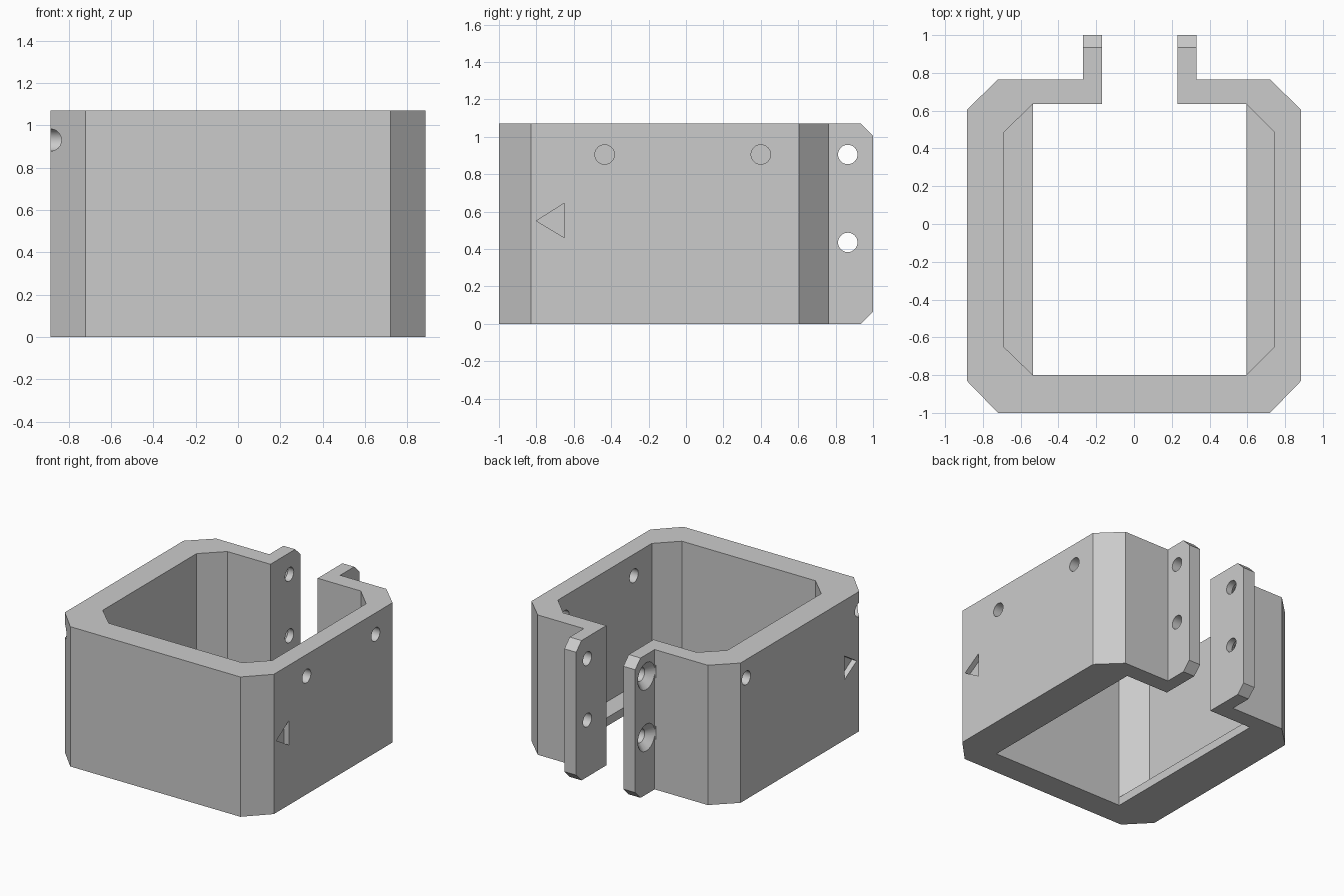
import bpy
import bmesh
import math
from mathutils import Matrix, Vector

old = bpy.data.objects.get("Cube")
if old:
    bpy.data.objects.remove(old, do_unlink=True)

HEIGHT = 1.07
HALF_W = 0.885
LIP = 0.065
HOLE_R = 0.052

grey = bpy.data.materials.new("plain_grey")
grey.use_nodes = True
colour = (0.6, 0.6, 0.6, 1)
grey.diffuse_color = colour
grey.node_tree.nodes["Principled BSDF"].inputs["Base Color"].default_value = colour


def make_object(name, bm):
    bmesh.ops.recalc_face_normals(bm, faces=bm.faces)
    mesh = bpy.data.meshes.new(name)
    bm.to_mesh(mesh)
    bm.free()
    mesh.materials.append(grey)
    obj = bpy.data.objects.new(name, mesh)
    bpy.context.collection.objects.link(obj)
    return obj


def prism(name, points, axis, lo, hi):
    """Extrude an outline along z (points are x, y) or x (points are y, z)."""
    bm = bmesh.new()
    place = (lambda a, b: (a, b, lo)) if axis == "z" else (lambda a, b: (lo, a, b))
    face = bm.faces.new([bm.verts.new(place(a, b)) for a, b in points])
    step = Vector((0, 0, hi - lo)) if axis == "z" else Vector((hi - lo, 0, 0))
    new = bmesh.ops.extrude_face_region(bm, geom=[face], use_keep_orig=True)
    verts = [v for v in new["geom"] if isinstance(v, bmesh.types.BMVert)]
    bmesh.ops.translate(bm, verts=verts, vec=step)
    return make_object(name, bm)


def rod(name, lo, hi, y, z, r_lo=HOLE_R, r_hi=HOLE_R):
    """Cylinder or cone lying along x."""
    bm = bmesh.new()
    turn = Matrix.Translation(((lo + hi) / 2, y, z)) @ Matrix.Rotation(math.pi / 2, 4, "Y")
    bmesh.ops.create_cone(bm, cap_ends=True, segments=32, radius1=r_lo,
                          radius2=r_hi, depth=hi - lo, matrix=turn)
    return make_object(name, bm)


# Clamp body: open ring with two tabs at the back
outline = [
    (-0.17, 1), (-0.27, 1), (-0.27, 0.765), (-0.72, 0.765), (-HALF_W, 0.605),
    (-HALF_W, -0.83), (-0.72, -1), (0.72, -1), (HALF_W, -0.83), (HALF_W, 0.605),
    (0.72, 0.765), (0.33, 0.765), (0.33, 1), (0.23, 1), (0.23, 0.635),
    (0.595, 0.635), (0.595, -0.8), (-0.535, -0.8), (-0.535, 0.635), (-0.17, 0.635),
]
body = prism("clamp_body", outline, "z", 0, HEIGHT)
cutters = []

# Side pockets above the bottom lips
for edge, wall, inside in ((-0.535, -0.69, -0.4), (0.595, 0.745, 0.45)):
    pocket = [(edge, 0.635), (wall, 0.485), (wall, -0.65), (edge, -0.8),
              (inside, -0.7), (inside, 0.55)]
    cutters.append(prism("pocket_cutter", pocket, "z", LIP, HEIGHT + 0.1))

# Bevelled tab corners
for z, s in ((0, 1), (HEIGHT, -1)):
    corner = [(0.865, z - s * 0.07), (1.07, z - s * 0.07), (1.07, z + s * 0.14)]
    corner = [(0.865, z - s * 0.07), (1.1, z - s * 0.07), (1.1, z + s * 0.165)]
    cutters.append(prism("tab_corner_cutter", corner, "x", -0.5, 0.5))

# Tab bolt holes, countersunk on one outer face
for z in (0.435, 0.905):
    cutters.append(rod("bolt_cutter", -0.5, 0.5, 0.865, z))
    cutters.append(rod("countersink_cutter", -0.28, -0.22, 0.865, z, 0.113, HOLE_R))

# Through holes in the left wall, blind holes in the right wall
for y in (-0.435, 0.4):
    cutters.append(rod("wall_hole_cutter", 0.65, 1, y, 0.905))
for y in (-0.83, 0.535):
    cutters.append(rod("blind_hole_cutter", -1, -0.76, y, 0.93))

# Recessed arrow marks on both sides
arrow = [(-0.8, 0.55), (-0.65, 0.46), (-0.65, 0.645)]
for side in (-1, 1):
    lo, hi = sorted((side * (HALF_W - 0.04), side * (HALF_W + 0.1)))
    cutters.append(prism("arrow_cutter", arrow, "x", lo, hi))

# Cut everything out of the body
bpy.context.view_layer.objects.active = body
for cutter in cutters:
    cutter.hide_render = True
    mod = body.modifiers.new("cut", "BOOLEAN")
    mod.operation = "DIFFERENCE"
    mod.solver = "EXACT"
    mod.object = cutter
    bpy.ops.object.modifier_apply(modifier=mod.name)
    bpy.data.objects.remove(cutter, do_unlink=True)

bpy.ops.object.select_all(action="DESELECT")
body.select_set(True)
bpy.ops.object.shade_smooth_by_angle(angle=math.radians(25))
